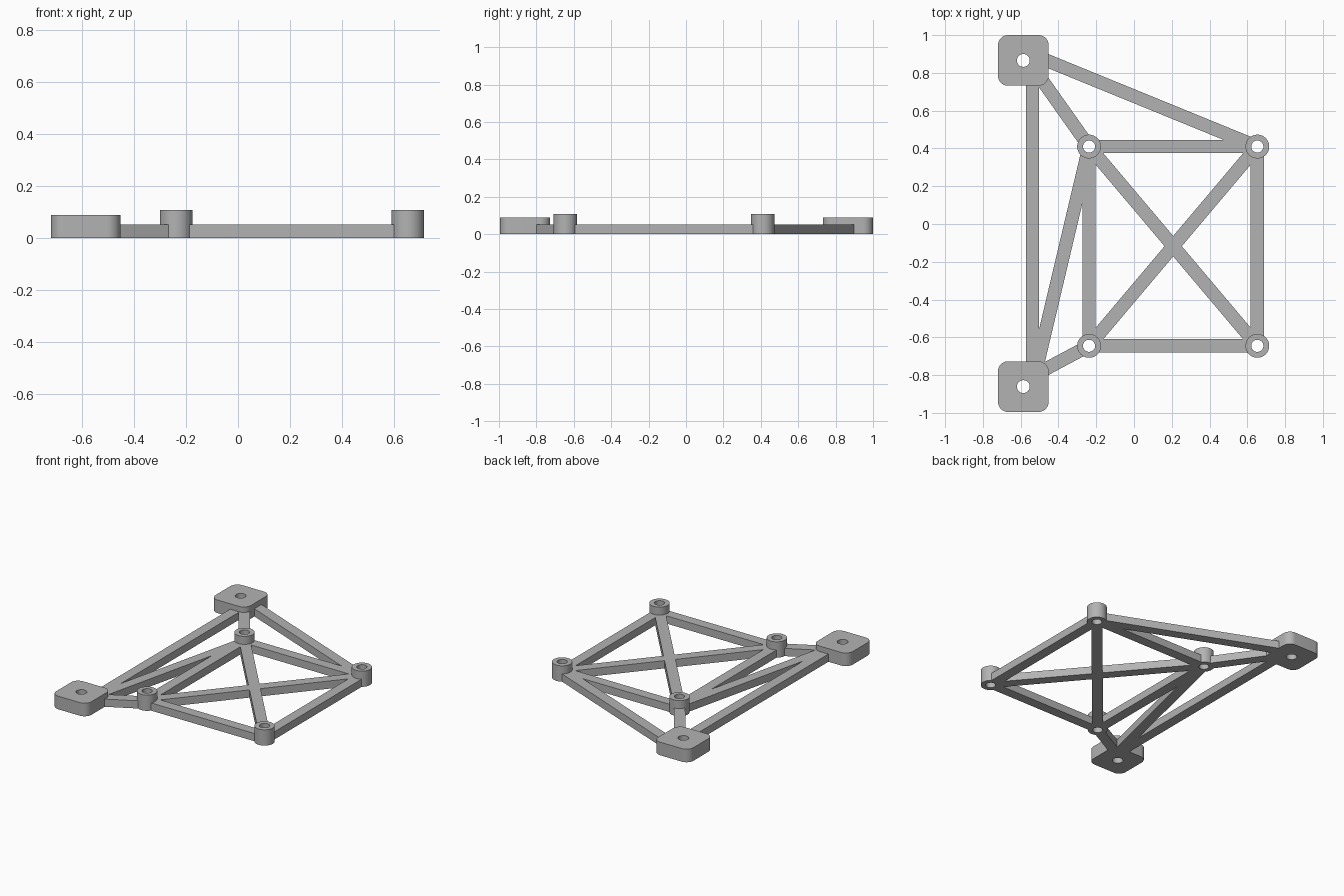
import bpy, bmesh, math
from mathutils import Vector

cube = bpy.data.objects.get("Cube")
if cube:
    bpy.data.objects.remove(cube, do_unlink=True)

# Single grey finish
grey = bpy.data.materials.new("plain_grey")
grey.use_nodes = True
COLOUR = (0.45, 0.45, 0.45, 1)
grey.diffuse_color = COLOUR
grey.node_tree.nodes["Principled BSDF"].inputs["Base Color"].default_value = COLOUR

BAR_W, BAR_H = 0.07, 0.053
POST_R, POST_HOLE, POST_H = 0.063, 0.032, 0.108
PAD_SIZE, PAD_HOLE, PAD_H, PAD_ROUND = 0.268, 0.034, 0.09, 0.053


def circle(radius, steps=48):
    return [(radius * math.cos(2 * math.pi * i / steps),
             radius * math.sin(2 * math.pi * i / steps)) for i in range(steps)]


def rounded_square(size, radius, steps=48):
    # Corner arcs, sampled so that point i lies in the same quarter as on a circle
    inner, quarter, points = size / 2 - radius, steps // 4, []
    for q, (sx, sy) in enumerate([(1, 1), (-1, 1), (-1, -1), (1, -1)]):
        for i in range(quarter):
            a = math.pi / 2 * (q + i / (quarter - 1))
            points.append((sx * inner + radius * math.cos(a),
                           sy * inner + radius * math.sin(a)))
    return points


def finish(name, bm):
    bmesh.ops.recalc_face_normals(bm, faces=bm.faces)
    mesh = bpy.data.meshes.new(name)
    bm.to_mesh(mesh)
    bm.free()
    mesh.materials.append(grey)
    obj = bpy.data.objects.new(name, mesh)
    bpy.context.collection.objects.link(obj)
    return obj


def pierced_block(name, centre, outer, inner, height):
    # Upright block with a through hole, from an outer and an inner outline
    bm = bmesh.new()
    loops = [[bm.verts.new((x, y, z)) for x, y in outline]
             for outline, z in [(outer, 0), (outer, height), (inner, height), (inner, 0)]]
    n = len(outer)
    for k in range(4):
        a, b = loops[k], loops[(k + 1) % 4]
        for i in range(n):
            j = (i + 1) % n
            bm.faces.new((a[i], a[j], b[j], b[i]))
    obj = finish(name, bm)
    obj.location = (*centre, 0)
    bpy.ops.object.select_all(action="DESELECT")
    obj.select_set(True)
    bpy.context.view_layer.objects.active = obj
    bpy.ops.object.shade_smooth_by_angle(angle=math.radians(35))


def bar(name, start, end):
    # Flat strut; ends at a post stop inside its wall, clear of the hole
    a, b = Vector(start), Vector(end)
    along = (b - a).normalized()
    centres = [Vector(p) for p in posts.values()]
    if a in centres:
        a = a + along * 0.05
    if b in centres:
        b = b - along * 0.05
    side = Vector((-along.y, along.x)) * BAR_W / 2
    bm = bmesh.new()
    base = bm.faces.new([bm.verts.new((*p, 0)) for p in (a - side, b - side, b + side, a + side)])
    top = bmesh.ops.extrude_face_region(bm, geom=[base])["geom"]
    bmesh.ops.translate(bm, vec=(0, 0, BAR_H),
                        verts=[v for v in top if isinstance(v, bmesh.types.BMVert)])
    if not any(len(f.verts) == 4 and f.calc_center_median().z < 1e-5 for f in bm.faces):
        bm.faces.new([v for v in base.verts])
    finish(name, bm)


# Posts
posts = {"front_right": (-0.238, -0.645), "front_left": (0.653, -0.645),
         "back_right": (-0.238, 0.41), "back_left": (0.653, 0.41)}
for name, spot in posts.items():
    pierced_block(name + "_post", spot, circle(POST_R), circle(POST_HOLE), POST_H)

# Mounting pads
for name, y in (("front_pad", -0.861), ("back_pad", 0.866)):
    pierced_block(name, (-0.586, y), rounded_square(PAD_SIZE, PAD_ROUND),
                  circle(PAD_HOLE), PAD_H)

# Rectangle and cross braces between the posts
fr, fl, br, bl = (posts[k] for k in ("front_right", "front_left", "back_right", "back_left"))
bar("front_rail", fr, fl)
bar("back_rail", br, bl)
bar("right_rail", fr, br)
bar("left_rail", fl, bl)
bar("cross_brace_a", fr, bl)
bar("cross_brace_b", fl, br)

# Struts reaching the pads
bar("pad_rail", (-0.537, -0.79), (-0.537, 0.79))
bar("back_long_strut", (-0.50, 0.881), bl)
bar("back_short_strut", (-0.502, 0.783), br)
bar("front_long_strut", (-0.517, -0.77), br)
bar("front_short_strut", (-0.50, -0.785), fr)
